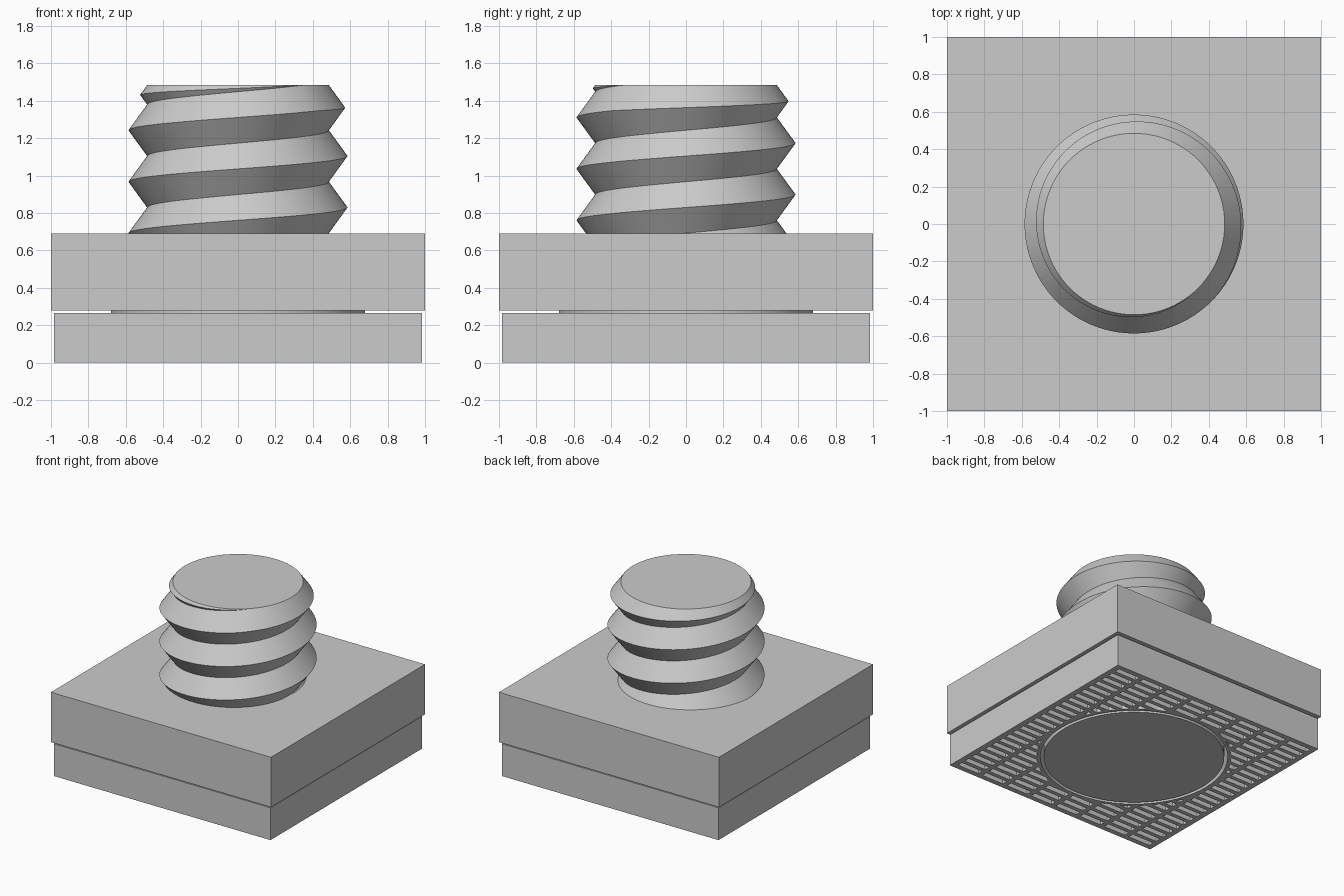
import bpy, bmesh, math
from mathutils import Matrix

if "Cube" in bpy.data.objects:
    bpy.data.objects.remove(bpy.data.objects["Cube"])

grey = bpy.data.materials.new("light grey")
grey.use_nodes = True
COLOUR = (0.6, 0.6, 0.6, 1)
grey.diffuse_color = COLOUR
grey.node_tree.nodes["Principled BSDF"].inputs["Base Color"].default_value = COLOUR


def finish(name, bm):
    bmesh.ops.recalc_face_normals(bm, faces=bm.faces)
    mesh = bpy.data.meshes.new(name)
    bm.to_mesh(mesh)
    bm.free()
    mesh.materials.append(grey)
    obj = bpy.data.objects.new(name, mesh)
    bpy.context.collection.objects.link(obj)
    return obj


def add_box(bm, x, y, z, sx, sy, sz):
    m = Matrix.Translation((x, y, z)) @ Matrix.Diagonal((sx, sy, sz, 1))
    bmesh.ops.create_cube(bm, size=1, matrix=m)


def box(name, half, z0, z1):
    bm = bmesh.new()
    add_box(bm, 0, 0, (z0 + z1) / 2, 2 * half, 2 * half, z1 - z0)
    return finish(name, bm)


def cylinder(name, r, z0, z1):
    bm = bmesh.new()
    bmesh.ops.create_cone(bm, cap_ends=True, segments=96, radius1=r, radius2=r,
                          depth=z1 - z0, matrix=Matrix.Translation((0, 0, (z0 + z1) / 2)))
    return finish(name, bm)


def cut(target, cutter):
    """Subtract the cutter, bake the result and drop the cutter."""
    cutter.hide_render = True
    mod = target.modifiers.new("cut", "BOOLEAN")
    mod.operation, mod.solver, mod.object = "DIFFERENCE", "EXACT", cutter
    bpy.context.view_layer.update()
    deps = bpy.context.evaluated_depsgraph_get()
    mesh = bpy.data.meshes.new_from_object(target.evaluated_get(deps))
    target.modifiers.clear()
    target.data = mesh
    bpy.data.objects.remove(cutter)


def smooth(obj):
    bpy.ops.object.select_all(action="DESELECT")
    obj.select_set(True)
    bpy.context.view_layer.objects.active = obj
    bpy.ops.object.shade_smooth_by_angle(angle=math.radians(30))


# Upper block and the round spigot running down through the lower plate
box("upper_block", 1.0, 0.28, 0.69)
smooth(cylinder("spigot", 0.68, 0, 0.285))

# Lower plate: grid of blind slots underneath, kept clear of the bore rim
plate = box("lower_plate", 0.985, 0, 0.265)
COLS, ROWS, SPAN = 8, 24, 1.92
bm = bmesh.new()
for i in range(COLS):
    for j in range(ROWS):
        x = ((i + 0.5) / COLS - 0.5) * SPAN
        y = ((j + 0.5) / ROWS - 0.5) * SPAN
        if math.hypot(abs(x) + 0.1, abs(y) + 0.02) > 0.74:
            add_box(bm, x, y, 0.09, 0.2, 0.045, 0.2)
slots = finish("slot_cutter", bm)
cut(slots, cylinder("rim_cutter", 0.73, -0.1, 0.3))
cut(plate, slots)
cut(plate, cylinder("bore_cutter", 0.705, -0.1, 0.4))
smooth(plate)

# Screw: V thread as a helical sweep that fades out at the flat top
N, PITCH, ROOT, START, TOP = 96, 0.275, 0.485, 0.4175, 1.485
steps = math.ceil((TOP - START) / PITCH * N)
bm = bmesh.new()


def root_z(i):
    return min(START + PITCH * i / N, TOP)


def ring_vert(r, i, z):
    a = 2 * math.pi * i / N
    return bm.verts.new((r * math.cos(a), r * math.sin(a), z))


roots = [ring_vert(ROOT, i, root_z(i)) for i in range(steps + N + 1)]
crests = []
for i in range(steps + 1):
    low, high = root_z(i), root_z(i + N)
    crests.append(ring_vert(ROOT + (high - low) * 0.364, i, (low + high) / 2))
for i in range(steps):
    bm.faces.new((roots[i], roots[i + 1], crests[i + 1], crests[i]))
    bm.faces.new((crests[i], crests[i + 1], roots[i + N + 1], roots[i + N]))
bm.faces.new(roots[-N:])
bmesh.ops.remove_doubles(bm, verts=bm.verts, dist=0.0005)
smooth(finish("threaded_screw", bm))
